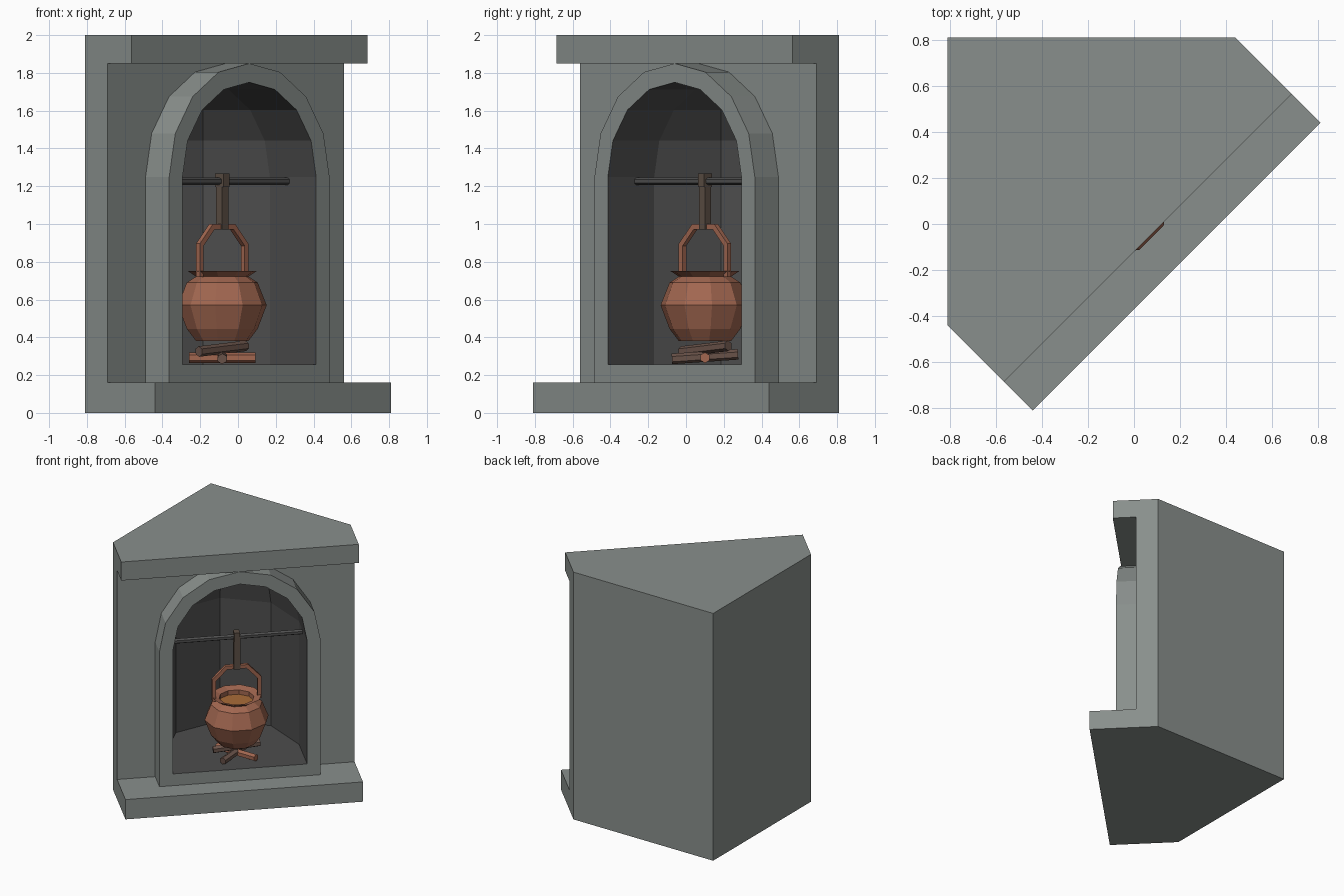
import bpy, bmesh, math
from mathutils import Vector, Matrix

if "Cube" in bpy.data.objects:
    bpy.data.objects.remove(bpy.data.objects["Cube"])

# Built facing -y, then every part is turned 45 degrees into the room corner
TURN = Matrix.Rotation(math.radians(45), 4, 'Z')
POT = (0.012, 0.13)          # pot axis before turning


def mat(name, rgb):
    m = bpy.data.materials.new(name)
    m.diffuse_color = (*rgb, 1)
    m.use_nodes = True
    m.node_tree.nodes["Principled BSDF"].inputs["Base Color"].default_value = m.diffuse_color
    return m


STONE = mat("stone", (0.25, 0.275, 0.262))
SOOT = mat("soot", (0.075, 0.075, 0.075))
IRON = mat("iron", (0.08, 0.08, 0.08))
COPPER = mat("copper", (0.36, 0.135, 0.08))
BROTH = mat("broth", (0.40, 0.15, 0.04))
HOOK = mat("hook_metal", (0.11, 0.08, 0.06))
BARK = mat("bark", (0.15, 0.09, 0.07))


def finish(name, bm, material, recalc=True):
    bmesh.ops.remove_doubles(bm, verts=bm.verts, dist=1e-4)
    if recalc:
        bmesh.ops.recalc_face_normals(bm, faces=bm.faces)
    bm.transform(TURN)
    me = bpy.data.meshes.new(name)
    bm.to_mesh(me)
    bm.free()
    me.materials.append(material)
    ob = bpy.data.objects.new(name, me)
    bpy.context.collection.objects.link(ob)
    return ob


def face(bm, pts):
    pts = [Vector(p) for p in pts]
    pts = [p for i, p in enumerate(pts) if (p - pts[i - 1]).length > 1e-4]
    if len(pts) > 2:
        bm.faces.new([bm.verts.new(p) for p in pts])


def arch(r, foot, y):
    pts = [(r * math.cos(math.pi * i / 8), y, 1.25 + r * math.sin(math.pi * i / 8)) for i in range(9)]
    return [(r, y, foot)] + pts + [(-r, y, foot)]


def tube(name, path, r, sides, material):
    """Flat-faced tube in the plane of its path, mitred at the bends."""
    bm = bmesh.new()
    path = [Vector(p) for p in path]
    rings = []
    for i, p in enumerate(path):
        a = (p - path[max(i - 1, 0)]).normalized()
        b = (path[min(i + 1, len(path) - 1)] - p).normalized()
        t = (a + b).normalized()
        side = Vector((0, 1, 0)) if abs(t.y) < 0.6 else Vector((1, 0, 0))
        n1 = (side - t * side.dot(t)).normalized()
        n2 = t.cross(n1)
        miter = 1 / max(t.dot(a if a.length else b), 0.5)
        ring = []
        for k in range(sides):
            an = 2 * math.pi * (k + 0.5) / sides
            ring.append(p + r * (math.cos(an) * n1 + math.sin(an) * n2 * miter))
        rings.append(ring)
    for r0, r1 in zip(rings, rings[1:]):
        for k in range(sides):
            j = (k + 1) % sides
            face(bm, (r0[k], r0[j], r1[j], r1[k]))
    face(bm, rings[0])
    face(bm, rings[-1])
    return finish(name, bm, material)


def box(name, centre, size, material):
    bm = bmesh.new()
    bmesh.ops.create_cube(bm, size=1, matrix=Matrix.Translation(centre) @ Matrix.Diagonal((*size, 1)))
    return finish(name, bm, material)


# Stone body: hearth, wall, mantel and back walls in one shell
W, BACK = 0.884, 1.146
side = [(0.262, 0), (-0.262, 0), (-0.262, 0.16), (0.092, 0.16),
        (0.092, 1.85), (-0.085, 1.85), (-0.085, 2), (0.262, 2)]
bm = bmesh.new()
for s in (W, -W):
    face(bm, [(s, y, z) for y, z in side])
    face(bm, [(s, 0.262, 0), (s, 0.262, 2), (0, BACK, 2), (0, BACK, 0)])
for i, ((y0, z0), (y1, z1)) in enumerate(zip(side, side[1:])):
    pts = [(W, y0, z0), (W, y1, z1), (-W, y1, z1), (-W, y0, z0)]
    if i == 0:
        pts.append((0, BACK, 0))
    elif i == 6:
        pts.insert(2, (0, BACK, 2))
    elif i == 2:
        pts[2:2] = [(0.6, y1, z1), (-0.6, y1, z1)]
    elif i == 3:
        pts = arch(0.6, 0.16, y0) + [pts[3], pts[2], pts[1], pts[0]]
    face(bm, pts)

# Arched surround standing proud of the wall
wall, front, inner = arch(0.6, 0.16, 0.092), arch(0.6, 0.16, -0.085), arch(0.5, 0.255, -0.085)
for a, b in ((wall, front), (front, inner)):
    for i in range(len(a)):
        j = (i + 1) % len(a)
        face(bm, (a[i], a[j], b[j], b[i]))
finish("stone_fireplace", bm, STONE)

# Sooty niche: straight vault ending in a four-sided half dome
half = [(0.5, 0.255)] + [(0.5 * math.cos(math.pi * i / 8), 1.25 + 0.5 * math.sin(math.pi * i / 8)) for i in range(5)]
stations = [[(r, -0.085, z) for r, z in half]]
for k in range(5):
    a = math.pi * k / 4
    stations.append([(r * math.cos(a), 0.262 + r * math.sin(a), z) for r, z in half])
stations.append([(-r, -0.085, z) for r, z in half])
bm = bmesh.new()
for a, b in zip(stations, stations[1:]):
    for i in range(len(half) - 1):
        face(bm, (a[i], a[i + 1], b[i + 1], b[i]))
face(bm, [s[0] for s in stations])
bmesh.ops.remove_doubles(bm, verts=bm.verts, dist=1e-4)
bmesh.ops.recalc_face_normals(bm, faces=bm.faces)
floor = min(bm.faces, key=lambda f: f.calc_center_median().z)
if floor.normal.z < 0:
    bmesh.ops.reverse_faces(bm, faces=bm.faces)
finish("niche_lining", bm, SOOT, recalc=False)


def lathe(name, profile, material, sides=10):
    bm = bmesh.new()
    rings = [[(POT[0] + r * math.cos(2 * math.pi * k / sides), POT[1] + r * math.sin(2 * math.pi * k / sides), z)
              for k in range(sides)] for r, z in profile]
    for a, b in zip(rings, rings[1:]):
        for k in range(sides):
            j = (k + 1) % sides
            face(bm, (a[k], a[j], b[j], b[k]))
    return finish(name, bm, material)


# Cooking pot with flared rim, and its contents
lathe("pot", [(0, 0.38), (0.14, 0.38), (0.19, 0.445), (0.238, 0.57), (0.19, 0.69), (0.14, 0.722),
              (0.187, 0.752), (0.13, 0.735), (0.13, 0.66), (0, 0.66)], COPPER)
lathe("pot_contents", [(0, 0.67), (0.129, 0.67), (0.129, 0.70), (0, 0.70)], BROTH)

# Bail handle
px, py = POT
bail = [(-0.168, 0.72), (-0.168, 0.89), (-0.078, 0.985), (0.078, 0.985), (0.168, 0.89), (0.168, 0.72)]
tube("pot_handle", [(px + x, py, z) for x, z in bail], 0.02, 4, COPPER)

# Rod across the niche, with the hanger and its loop
tube("hanging_rod", [(-0.51, py, 1.226), (0.51, py, 1.226)], 0.02, 6, IRON)
box("hanger", (px, py, 1.10), (0.048, 0.044, 0.26), HOOK)
box("hanger_loop", (px, py, 1.232), (0.044, 0.062, 0.072), HOOK)

# Three crossed logs under the pot
for i, (deg, z, tilt, m) in enumerate(((-45, 0.292, 0, COPPER), (45, 0.298, 0.012, BARK), (0, 0.34, 0.015, BARK))):
    c, s = 0.175 * math.cos(math.radians(deg)), 0.175 * math.sin(math.radians(deg))
    tube(f"log_{i + 1}", [(px - c, py - s, z - tilt), (px + c, py + s, z + tilt)], 0.028, 6, m)
